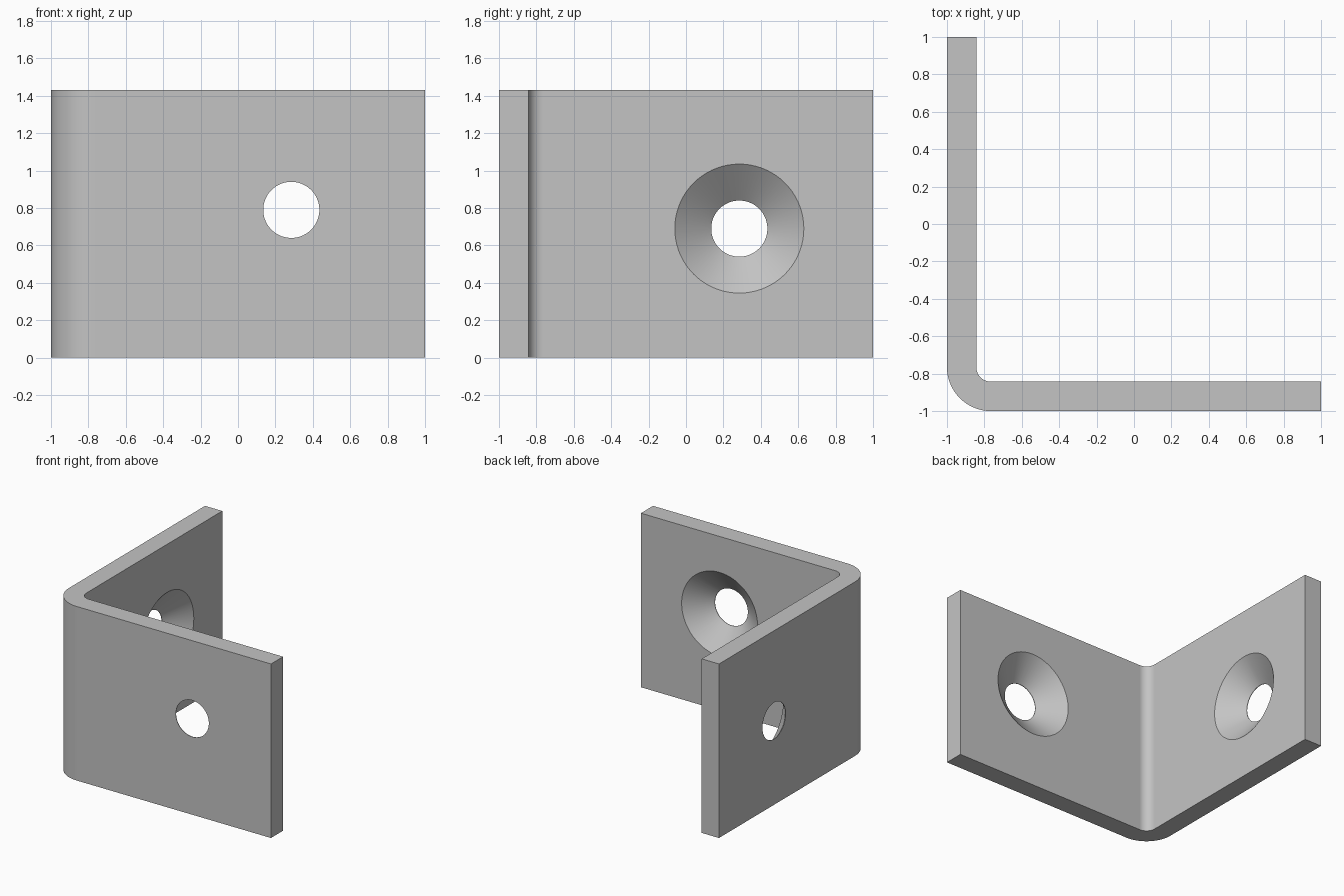
import bpy, bmesh, math
from mathutils import Matrix, Vector

cube = bpy.data.objects.get("Cube")
if cube:
    bpy.data.objects.remove(cube, do_unlink=True)

HEIGHT, THICK = 1.43, 0.157
OUTER_R, INNER_R = 0.235, 0.078
HOLE_R, SINK_R = 0.15, 0.345

steel = bpy.data.materials.new("grey steel")
steel.use_nodes = True
colour = (0.55, 0.55, 0.55, 1)
steel.diffuse_color = colour
steel.node_tree.nodes["Principled BSDF"].inputs["Base Color"].default_value = colour


def make_object(name, bm):
    bmesh.ops.recalc_face_normals(bm, faces=bm.faces)
    mesh = bpy.data.meshes.new(name)
    bm.to_mesh(mesh)
    bm.free()
    mesh.materials.append(steel)
    obj = bpy.data.objects.new(name, mesh)
    bpy.context.collection.objects.link(obj)
    return obj


def bend(radius, steps=24):
    """Quarter arc around the shared bend centre, from the -x side to the -y side."""
    c = -1 + OUTER_R
    angles = [math.pi + math.pi / 2 * i / steps for i in range(steps + 1)]
    return [(c + radius * math.cos(a), c + radius * math.sin(a)) for a in angles]


# Bent plate: L-shaped outline with a rounded corner, extruded upwards
inner = -1 + THICK
outline = [(-1, 1)] + bend(OUTER_R) + [(1, -1), (1, inner)]
outline += bend(INNER_R)[::-1] + [(inner, 1)]
bm = bmesh.new()
face = bm.faces.new([bm.verts.new((x, y, 0)) for x, y in outline])
top = bmesh.ops.extrude_face_region(bm, geom=[face])["geom"]
bmesh.ops.translate(bm, vec=(0, 0, HEIGHT),
                    verts=[g for g in top if isinstance(g, bmesh.types.BMVert)])
bracket = make_object("bent_bracket", bm)


def countersink(name, location, axis):
    """Lathed cutter: axis points from the outer face to the inner face."""
    slope = (SINK_R - HOLE_R) / (THICK - 0.004)
    over = 0.05
    profile = [(0, -over), (HOLE_R, -over), (HOLE_R, 0.004),
               (SINK_R + slope * over, THICK + over), (0, THICK + over)]
    bm = bmesh.new()
    verts = [bm.verts.new((r, 0, h)) for r, h in profile]
    edges = [bm.edges.new(pair) for pair in zip(verts, verts[1:])]
    bmesh.ops.spin(bm, geom=verts + edges, axis=(0, 0, 1), cent=(0, 0, 0),
                   angle=math.tau, steps=72, use_duplicate=False)
    bmesh.ops.remove_doubles(bm, verts=bm.verts, dist=0.0005)
    turn = Vector((0, 0, 1)).rotation_difference(Vector(axis)).to_matrix().to_4x4()
    bm.transform(Matrix.Translation(location) @ turn)
    return make_object(name, bm)


# Countersunk screw holes, one in each leg
cutters = [countersink("front_hole_cutter", (0.285, -1, 0.79), (0, 1, 0)),
           countersink("side_hole_cutter", (-1, 0.285, 0.69), (1, 0, 0))]
bpy.ops.object.select_all(action="DESELECT")
bpy.context.view_layer.objects.active = bracket
bracket.select_set(True)
for cutter in cutters:
    mod = bracket.modifiers.new("screw hole", "BOOLEAN")
    mod.operation = "DIFFERENCE"
    mod.solver = "EXACT"
    mod.object = cutter
    bpy.ops.object.modifier_apply(modifier=mod.name)
    bpy.data.objects.remove(cutter, do_unlink=True)

# Smooth bend and cones, flat plate faces
bpy.ops.object.shade_smooth_by_angle(angle=math.radians(30))
for poly in bracket.data.polygons:
    if max(abs(n) for n in poly.normal) > 0.9999:
        poly.use_smooth = False
